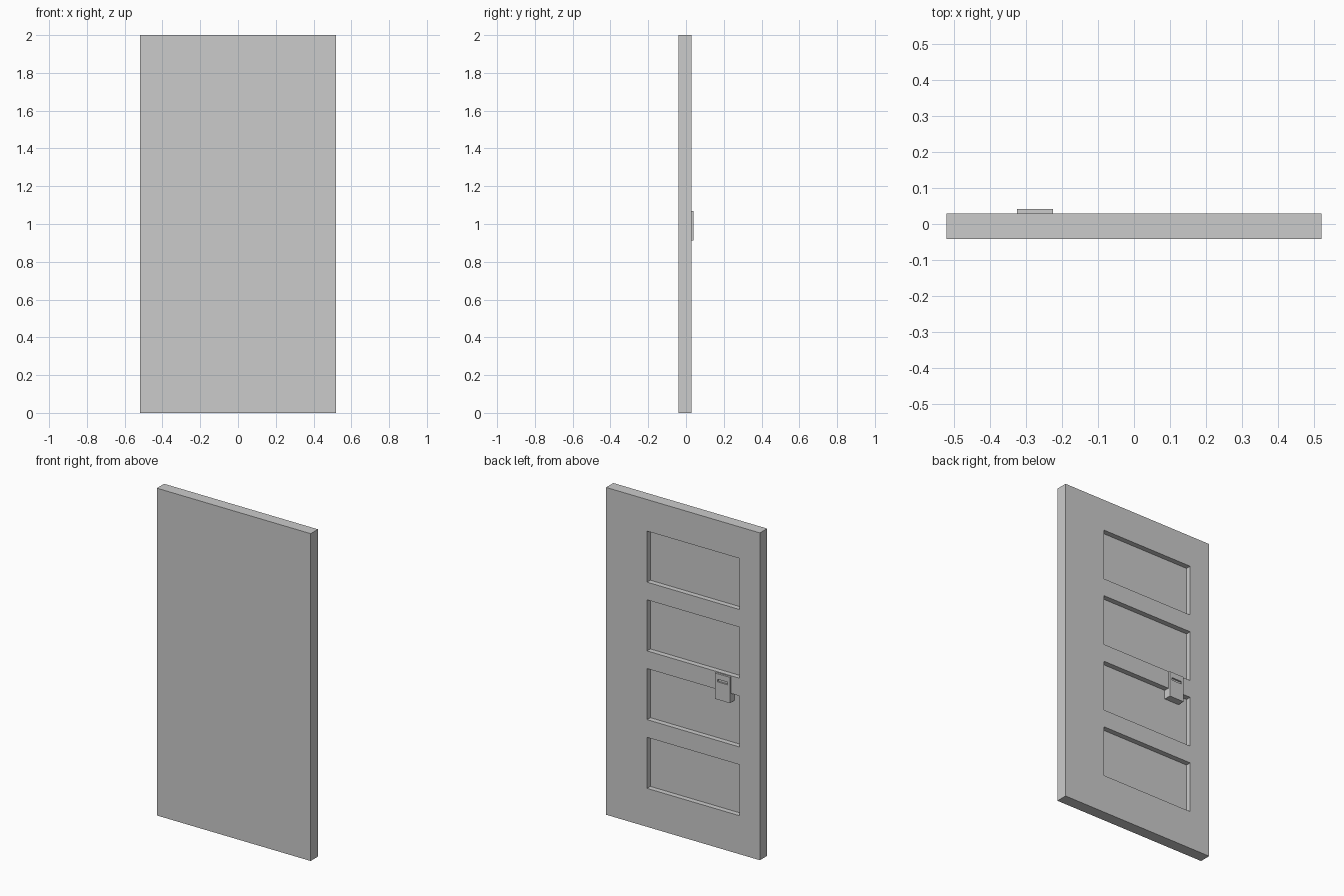
import bpy
from mathutils import Vector

if "Cube" in bpy.data.objects:
    bpy.data.objects.remove(bpy.data.objects["Cube"])

# Single flat grey
grey = bpy.data.materials.new("plain_grey")
grey.use_nodes = True
colour = (0.6, 0.6, 0.6, 1)
grey.diffuse_color = colour
grey.node_tree.nodes["Principled BSDF"].inputs["Base Color"].default_value = colour


def box(name, low, high):
    """Box between two opposite corners."""
    low, high = Vector(low), Vector(high)
    bpy.ops.mesh.primitive_cube_add(size=1, location=(low + high) / 2)
    obj = bpy.context.object
    obj.name = name
    obj.scale = high - low
    bpy.ops.object.transform_apply(location=False, rotation=False, scale=True)
    obj.data.materials.append(grey)
    return obj


def cut(target, cutter):
    """Subtract the cutter from the target and discard it."""
    mod = target.modifiers.new("recess", "BOOLEAN")
    mod.operation = "DIFFERENCE"
    mod.solver = "EXACT"
    mod.object = cutter
    bpy.context.view_layer.objects.active = target
    bpy.ops.object.modifier_apply(modifier=mod.name)
    bpy.data.objects.remove(cutter)


BACK = 0.029        # back surface of the leaf
FLOOR = -0.003      # bottom of the recessed panels
LOCK_BACK = 0.041   # outer surface of the lock

# Door leaf, flat in front, with four recessed panels behind
leaf = box("door_leaf", (-0.52, -0.041, 0), (0.52, BACK, 2))
for i in range(4):
    z = 0.235 + 0.42 * i
    cut(leaf, box("panel_cutter", (-0.383, FLOOR, z), (0.243, 0.1, z + 0.312)))

# Lock case with a narrow card slot
lock = box("lock_case", (-0.325, FLOOR - 0.002, 0.912), (-0.225, LOCK_BACK, 1.07))
cut(lock, box("slot_cutter", (-0.31, LOCK_BACK - 0.01, 1.02), (-0.24, 0.1, 1.036)))
